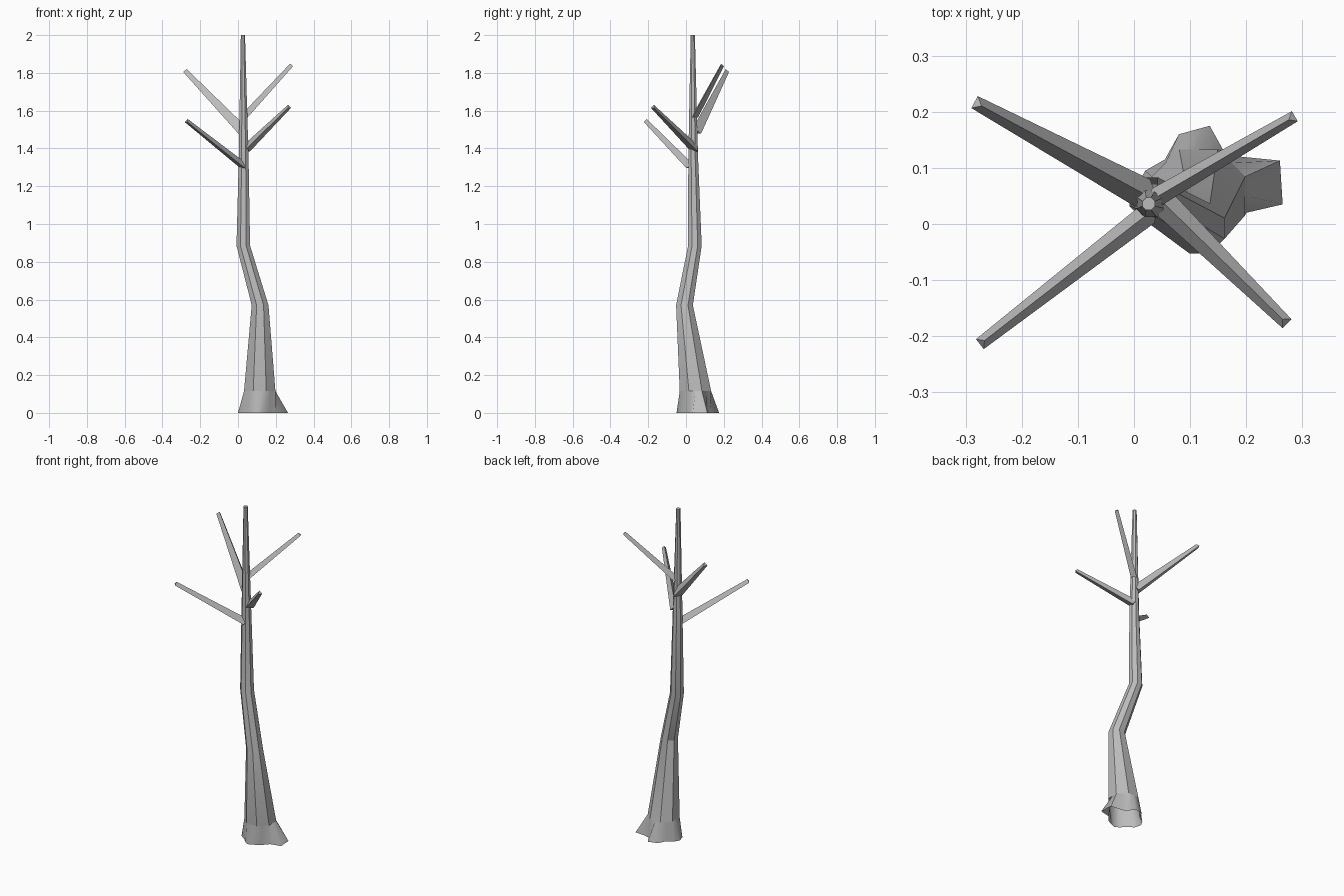
import bpy, bmesh, math
from mathutils import Vector

cube = bpy.data.objects.get("Cube")
if cube:
    bpy.data.objects.remove(cube, do_unlink=True)

bark = bpy.data.materials.new("grey_bark")
bark.use_nodes = True
GREY = (0.5, 0.5, 0.5, 1)
bark.diffuse_color = GREY
bark.node_tree.nodes["Principled BSDF"].inputs["Base Color"].default_value = GREY


def loft(name, rings, cap_start=False, cap_end=False, angle=30):
    """Skin a list of equal-sized point rings into one object."""
    bm = bmesh.new()
    loops = [[bm.verts.new(p) for p in ring] for ring in rings]
    for a, b in zip(loops, loops[1:]):
        for i in range(len(a)):
            j = (i + 1) % len(a)
            bm.faces.new((a[i], a[j], b[j], b[i]))
    if cap_start:
        bm.faces.new(loops[0][::-1])
    if cap_end:
        bm.faces.new(loops[-1])
    mesh = bpy.data.meshes.new(name)
    bm.to_mesh(mesh)
    bm.free()
    mesh.materials.append(bark)
    obj = bpy.data.objects.new(name, mesh)
    bpy.context.collection.objects.link(obj)
    bpy.ops.object.select_all(action='DESELECT')
    obj.select_set(True)
    bpy.context.view_layer.objects.active = obj
    bpy.ops.object.shade_smooth_by_angle(angle=math.radians(angle))
    return obj


def octagon(x, y, z, r):
    return [Vector((x + r * math.cos(a), y + r * math.sin(a), z))
            for a in (math.radians(22.5 + 45 * i) for i in range(8))]


# Crooked trunk: centre x, y, height, radius
levels = [(0.115, 0.05, 0.115, 0.09), (0.117, -0.008, 0.57, 0.048),
          (0.028, 0.047, 0.885, 0.039), (0.03, 0.038, 1.35, 0.028),
          (0.026, 0.036, 2.0, 0.012)]
trunk = [octagon(*lv) for lv in levels]
loft("trunk", trunk, cap_end=True, angle=25)

# Root flare: uneven outline on the ground, rising to the trunk foot
outline = [(0.265, 0.035), (0.26, 0.113), (0.19, 0.12), (0.16, 0.13),
           (0.135, 0.175), (0.08, 0.16), (0.055, 0.115), (0.02, 0.095),
           (0, 0.06), (0.01, 0.02), (0.05, -0.01), (0.075, -0.035),
           (0.1, -0.05), (0.125, -0.04), (0.165, -0.02), (0.2, 0.02)]
foot = trunk[0]
collar = []
for i in range(8):
    collar += [(foot[i - 1] + foot[i]) / 2, foot[i]]
loft("root_flare", [[(x, y, 0) for x, y in outline], collar], angle=60)


# Three-sided tapering branches
def branch(name, start, tip, r0, r1):
    start, tip = Vector(start), Vector(tip)
    turn = (tip - start).to_track_quat('Z', 'Y')
    rings = [[p + turn @ Vector((r * math.cos(a), r * math.sin(a), 0))
              for a in (math.radians(90 + 120 * i) for i in range(3))]
             for p, r in ((start, r0), (tip, r1))]
    loft(name, rings, True, True, angle=150).data.shade_flat()


branch("branch_back_right", (0.025, 0.05, 1.49), (-0.28, 0.215, 1.81), 0.032, 0.014)
branch("branch_back_left", (0.035, 0.045, 1.57), (0.283, 0.19, 1.84), 0.02, 0.012)
branch("branch_front_left", (0.04, 0.05, 1.395), (0.27, -0.175, 1.62), 0.028, 0.013)
branch("branch_front_right", (0.03, 0.022, 1.305), (-0.272, -0.212, 1.545), 0.023, 0.013)
